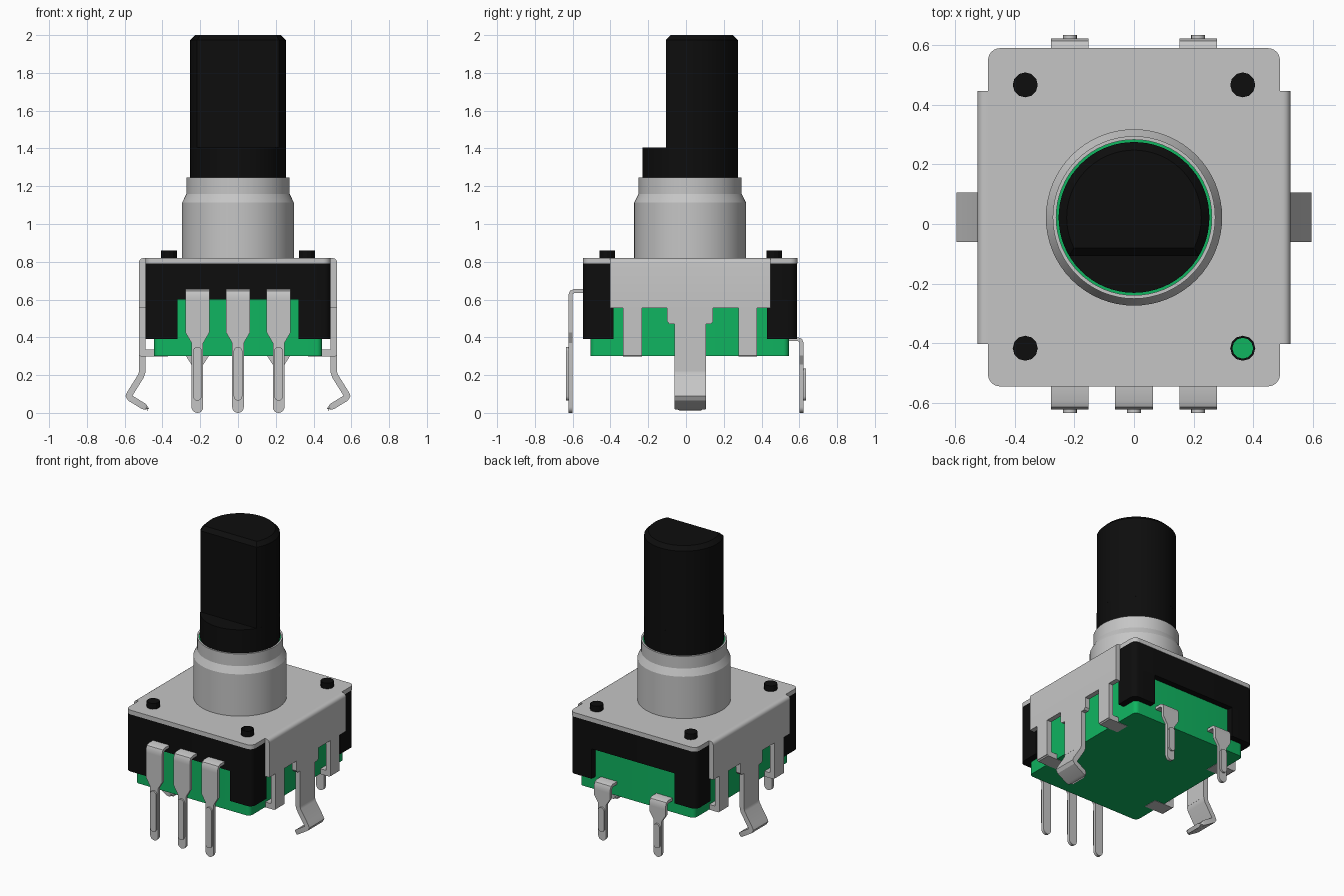
import bpy
import bmesh
from math import sin, cos, pi, asin
from mathutils import Vector

if "Cube" in bpy.data.objects:
    bpy.data.objects.remove(bpy.data.objects["Cube"])

parts = []
CY = 0.022  # the shaft axis sits slightly behind the centre


def material(name, rgb, rough):
    m = bpy.data.materials.new(name)
    m.use_nodes = True
    m.diffuse_color = (*rgb, 1)
    bsdf = m.node_tree.nodes["Principled BSDF"]
    bsdf.inputs["Base Color"].default_value = (*rgb, 1)
    bsdf.inputs["Roughness"].default_value = rough
    return m


METAL = material("light grey metal", (0.56, 0.56, 0.56), 0.5)
BLACK = material("black plastic", (0.004, 0.004, 0.004), 0.6)
GREEN = material("green plastic", (0.005, 0.46, 0.118), 0.6)


def finish(name, bm, mat):
    bmesh.ops.recalc_face_normals(bm, faces=bm.faces)
    mesh = bpy.data.meshes.new(name)
    bm.to_mesh(mesh)
    bm.free()
    mesh.materials.append(mat)
    ob = bpy.data.objects.new(name, mesh)
    bpy.context.collection.objects.link(ob)
    parts.append(ob)


def prism(name, pts, axis, lo, hi, mat, bevel=0, pick=None, segments=1):
    """Extrude a 2D outline along an axis, optionally bevelling the picked edges."""
    place = {"x": lambda u, v, w: (w, u, v),
             "y": lambda u, v, w: (u, w, v),
             "z": lambda u, v, w: (u, v, w)}[axis]
    bm = bmesh.new()
    face = bm.faces.new([bm.verts.new(place(u, v, lo)) for u, v in pts])
    ext = bmesh.ops.extrude_face_region(bm, geom=[face])
    shift = Vector(place(0, 0, hi - lo))
    for v in ext["geom"]:
        if isinstance(v, bmesh.types.BMVert):
            v.co += shift
    if bevel:
        edges = [e for e in bm.edges if all(pick(v.co) for v in e.verts)]
        bmesh.ops.bevel(bm, geom=edges, offset=bevel, segments=segments,
                        affect='EDGES', profile=0.5)
    finish(name, bm, mat)


def arc(cx, cy, r, a0, a1, n):
    return [(cx + r * cos(a0 + (a1 - a0) * i / n),
             cy + r * sin(a0 + (a1 - a0) * i / n)) for i in range(n + 1)]


def rounded(x0, x1, y0, y1, radii):
    """Rectangle with one radius per corner, starting at (x1, y1), counter-clockwise."""
    corners = [(x1, y1, -1, -1), (x0, y1, 1, -1), (x0, y0, 1, 1), (x1, y0, -1, 1)]
    pts = []
    for i, ((x, y, sx, sy), r) in enumerate(zip(corners, radii)):
        if r:
            pts += arc(x + sx * r, y + sy * r, r, i * pi / 2, (i + 1) * pi / 2, 6)
        else:
            pts.append((x, y))
    return pts


def ribbon(path, t):
    """Outline of a bent sheet of thickness t around a centre line."""
    pts = [Vector(p) for p in path]
    left, right = [], []
    for i, p in enumerate(pts):
        a = (p - pts[i - 1]).normalized() if i else None
        b = (pts[i + 1] - p).normalized() if i + 1 < len(pts) else None
        a, b = a or b, b or a
        d = (a + b).normalized()
        off = Vector((-d.y, d.x)) * (t / 2 / max(d.dot(a), 0.5))
        left.append(tuple(p + off))
        right.append(tuple(p - off))
    return left + right[::-1]


def revolve(name, profile, mat, x=0, y=CY, steps=64):
    bm = bmesh.new()
    rings = [[bm.verts.new((x + px, y + py, z)) for px, py in
              arc(0, 0, r, 0, 2 * pi, steps)[:-1]] for r, z in profile]
    for a, b in zip(rings, rings[1:] + rings[:1]):
        for i in range(steps):
            j = (i + 1) % steps
            bm.faces.new((a[i], a[j], b[j], b[i]))
    finish(name, bm, mat)


# Plastic body: green core, black housing with four corner posts
prism("green_base", rounded(-0.445, 0.445, -0.505, 0.545, [0.03] * 4),
      "z", 0.30, 0.602, GREEN)
prism("housing_top", rounded(-0.49, 0.49, -0.545, 0.587, [0.04] * 4),
      "z", 0.60, 0.79, BLACK)
for sx, side in ((1, "left"), (-1, "right")):
    for y0, y1, end in ((-0.545, -0.385, "front"), (0.43, 0.587, "back")):
        x0, x1 = sorted((sx * 0.32, sx * 0.49))
        outer = {(1, "back"): 0, (-1, "back"): 1, (-1, "front"): 2, (1, "front"): 3}[sx, end]
        prism(f"corner_post_{end}_{side}",
              rounded(x0, x1, y0, y1, [0.04 if i == outer else 0 for i in range(4)]),
              "z", 0.39, 0.60, BLACK)

# Metal cover plate
prism("cover_plate", rounded(-0.49, 0.49, -0.545, 0.59, [0.04] * 4),
      "z", 0.79, 0.82, METAL)

# Side skirts with two clamp tabs and a bent mounting leg on each side
half = [(0.425, 0.82), (0.425, 0.555), (0.355, 0.555), (0.355, 0.305), (0.255, 0.305),
        (0.255, 0.555), (0.122, 0.555), (0.122, 0.485), (0.11, 0.47), (0.083, 0.47),
        (0.083, 0.22)]
skirt = [(CY + y, z) for y, z in half] + [(CY - y, z) for y, z in half[::-1]]
leg_path = [(0.5075, 0.225), (0.5075, 0.215), (0.514, 0.195), (0.57, 0.105),
            (0.577, 0.09), (0.57, 0.078), (0.475, 0.02)]
for sx, side in ((1, "left"), (-1, "right")):
    prism("side_skirt_" + side, skirt, "x", sx * 0.49, sx * 0.525, METAL, 0.025,
          lambda c: c.z > 0.81 and abs(c.x) > 0.52, 4)
    prism("mounting_leg_" + side, ribbon([(sx * x, z) for x, z in leg_path], 0.034),
          "y", CY - 0.083, CY + 0.083, METAL, 0.03,
          lambda c: c.z < 0.04 and abs(c.x) < 0.5 and abs(c.y - CY) > 0.08, 3)
    for sy, end in ((-1, "front"), (1, "back")):
        ys = sorted((CY + sy * 0.255, CY + sy * 0.355))
        prism(f"clamp_tab_{end}_{side}",
              [(sx * 0.37, 0.298), (sx * 0.515, 0.298), (sx * 0.525, 0.31),
               (sx * 0.525, 0.335), (sx * 0.37, 0.335)],
              "y", ys[0], ys[1], METAL)

# Moulded locating pins; one is hollow with a green core
for x in (-0.365, 0.365):
    for y in (-0.417, 0.467):
        if x > 0 and y < 0:
            revolve("hollow_pin", [(0.042, 0.81), (0.042, 0.86), (0.035, 0.86),
                                   (0.035, 0.81)], BLACK, x, y, 12)
            prism("hollow_pin_core", arc(x, y, 0.036, 0, 2 * pi, 12)[:-1],
                  "z", 0.81, 0.823, GREEN)
        else:
            prism("locating_pin", arc(x, y, 0.042, 0, 2 * pi, 12)[:-1],
                  "z", 0.81, 0.86, BLACK)

# Threadless bushing, inner sleeve and D-shaped shaft
revolve("bushing", [(0.296, 0.80), (0.296, 1.113), (0.273, 1.16), (0.273, 1.245),
                    (0.261, 1.245), (0.261, 0.80)], METAL)
revolve("inner_sleeve", [(0.262, 0.80), (0.262, 1.235), (0.252, 1.235), (0.252, 0.80)], GREEN)
R = 0.253
prism("shaft_base", arc(0, CY, R, 0, 2 * pi, 64)[:-1], "z", 0.80, 1.405, BLACK)
cut = asin((-0.107 - CY) / R)
prism("shaft_flat", arc(0, CY, R, cut, pi - cut, 48), "z", 1.40, 2.0, BLACK,
      0.027, lambda c: c.z > 1.99)


# Solder terminals: bent shoulder, tapered blade, raised rib
def terminal(name, x, s, top, neck, taper):
    w, n, y = 0.063, 0.031, s * 0.612
    zc = top - 0.01
    bend = [(s * 0.53, zc), (s * 0.592, zc), (s * 0.606, zc - 0.006),
            (y, zc - 0.02), (y, zc - 0.045)]
    prism(name + "_shoulder", ribbon(bend, 0.02), "x", x - w, x + w, METAL)
    blade = [(x + w, zc - 0.045), (x - w, zc - 0.045), (x - w, neck),
             (x - n, taper)] + arc(x, n, n, pi, 2 * pi, 10) + [(x + n, taper), (x + w, neck)]
    prism(name + "_blade", blade, "y", y - 0.01, y + 0.01, METAL)
    r = 0.023
    rib = arc(x, taper - 0.02 - r, r, 0, pi, 8) + arc(x, 0.065 + r, r, pi, 2 * pi, 8)
    prism(name + "_rib", rib, "y", y, y + s * 0.022, METAL)


for x, label in ((-0.215, "right"), (0, "middle"), (0.215, "left")):
    terminal("front_terminal_" + label, x, -1, 0.655, 0.425, 0.37)
    if x:
        terminal("back_terminal_" + label, x, 1, 0.40, 0.305, 0.255)

# Smooth the curved surfaces, keep the sharp edges
bpy.ops.object.select_all(action='DESELECT')
for ob in parts:
    ob.select_set(True)
bpy.context.view_layer.objects.active = parts[0]
bpy.ops.object.shade_smooth_by_angle(angle=pi / 7)
